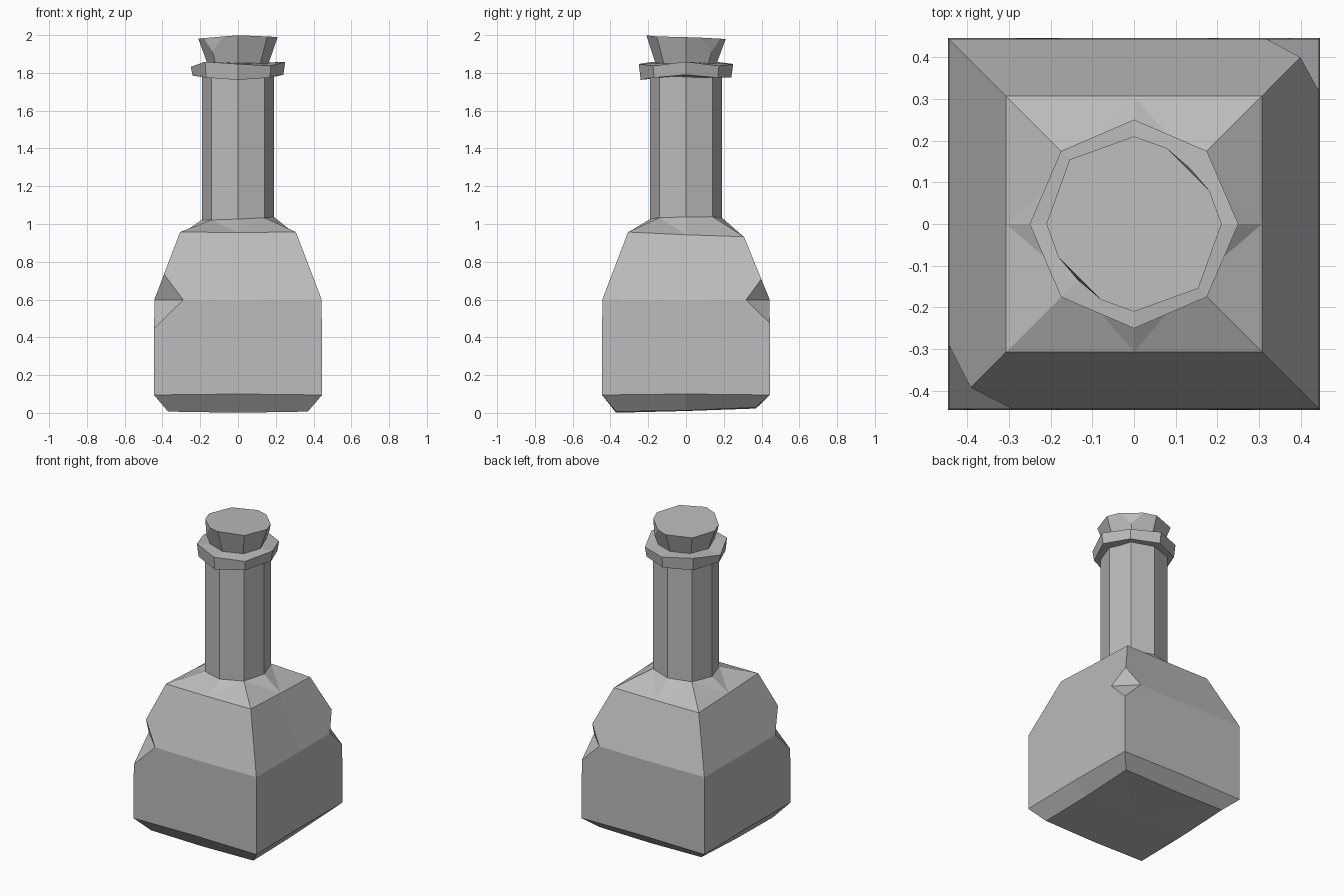
import bpy, bmesh
from math import cos, sin, pi
from mathutils import Vector

old = bpy.data.objects.get("Cube")
if old:
    bpy.data.objects.remove(old)

# One stone-grey material for every part
grey = bpy.data.materials.new("plain grey")
grey.use_nodes = True
colour = (0.5, 0.5, 0.5, 1)
grey.diffuse_color = colour
grey.node_tree.nodes["Principled BSDF"].inputs["Base Color"].default_value = colour


def ring(bm, axis_r, diag_r, z, mid=0.0, tilt=(0, 0), rough=(0,) * 8):
    """Eight points: even ones on the axes, odd ones on the diagonals."""
    verts = []
    for k in range(8):
        r = diag_r if k % 2 else axis_r
        x, y = r * cos(k * pi / 4), r * sin(k * pi / 4)
        height = z + tilt[0] * x + tilt[1] * y + rough[k] + (0 if k % 2 else mid)
        verts.append(bm.verts.new((x, y, height)))
    return verts


def square(bm, half, z, **options):
    return ring(bm, half, half * 2 ** 0.5, z, **options)


def loft(bm, rings, split=()):
    """Join rings; bands listed in split fold from axis point to diagonal point."""
    for i, (low, high) in enumerate(zip(rings, rings[1:])):
        for k in range(8):
            n = (k + 1) % 8
            a, b, c, d = low[k], low[n], high[n], high[k]
            if i not in split:
                bm.faces.new((a, b, c, d))
            elif k % 2:
                bm.faces.new((a, b, d))
                bm.faces.new((b, c, d))
            else:
                bm.faces.new((a, b, c))
                bm.faces.new((a, c, d))


def chip(bm, vert, size):
    """Knock off a corner and fold the scar along its level diagonal."""
    result = bmesh.ops.bevel(bm, geom=[vert], offset=size, offset_type='OFFSET',
                             segments=1, profile=0.5, affect='VERTICES')
    for face in result["faces"]:
        if len(face.verts) == 4:
            by_height = sorted(face.verts, key=lambda v: v.co.z)
            bmesh.utils.face_split(face, by_height[1], by_height[2])


def finish(bm, name):
    bmesh.ops.recalc_face_normals(bm, faces=bm.faces)
    mesh = bpy.data.meshes.new(name)
    bm.to_mesh(mesh)
    bm.free()
    mesh.materials.append(grey)
    bpy.context.collection.objects.link(bpy.data.objects.new(name, mesh))


# Square body, sloping shoulders and eight-sided neck
bm = bmesh.new()
base = square(bm, 0.37, 0.018, mid=-0.006, tilt=(0, 0.03))
belt = square(bm, 0.443, 0.6, mid=-0.005)
rings = [
    base,
    square(bm, 0.445, 0.095, mid=0.005),
    belt,
    square(bm, 0.307, 0.945, mid=-0.002, tilt=(0, -0.04)),
    ring(bm, 0.19, 0.2, 1.03, tilt=(0.04, 0.02)),
    ring(bm, 0.19, 0.2, 1.8),
]
loft(bm, rings, split=(3,))
centre = bm.verts.new((0, 0, 0.01))
for k in range(8):
    bm.faces.new((base[(k + 1) % 8], base[k], centre))
bm.faces.new(rings[-1])
chip(bm, belt[5], 0.153)
chip(bm, belt[1], 0.125)
finish(bm, "bottle_body")

# Uneven lip around the mouth
bm = bmesh.new()
low = (0.015, 0, 0, 0, 0.01, 0, -0.012, 0)
high = (0.012, -0.01, 0, 0.01, -0.015, 0.012, 0, -0.01)
rings = [
    ring(bm, 0.17, 0.17, 1.775),
    ring(bm, 0.24, 0.238, 1.775, rough=low),
    ring(bm, 0.25, 0.247, 1.847, rough=high),
    ring(bm, 0.15, 0.15, 1.852),
]
loft(bm, rings + rings[:1])
finish(bm, "neck_lip")

# Flared stopper with two chipped corners
bm = bmesh.new()
foot = ring(bm, 0.155, 0.16, 1.83)
head = ring(bm, 0.21, 0.218, 1.985, tilt=(0.02, -0.03), rough=(0, 0, 0, 0, 0, 0, 0.008, 0))
loft(bm, [foot, head])
bm.faces.new(foot[::-1])
bm.faces.new(head)
for k in (1, 5):
    chip(bm, head[k], 0.08)
finish(bm, "stopper")
